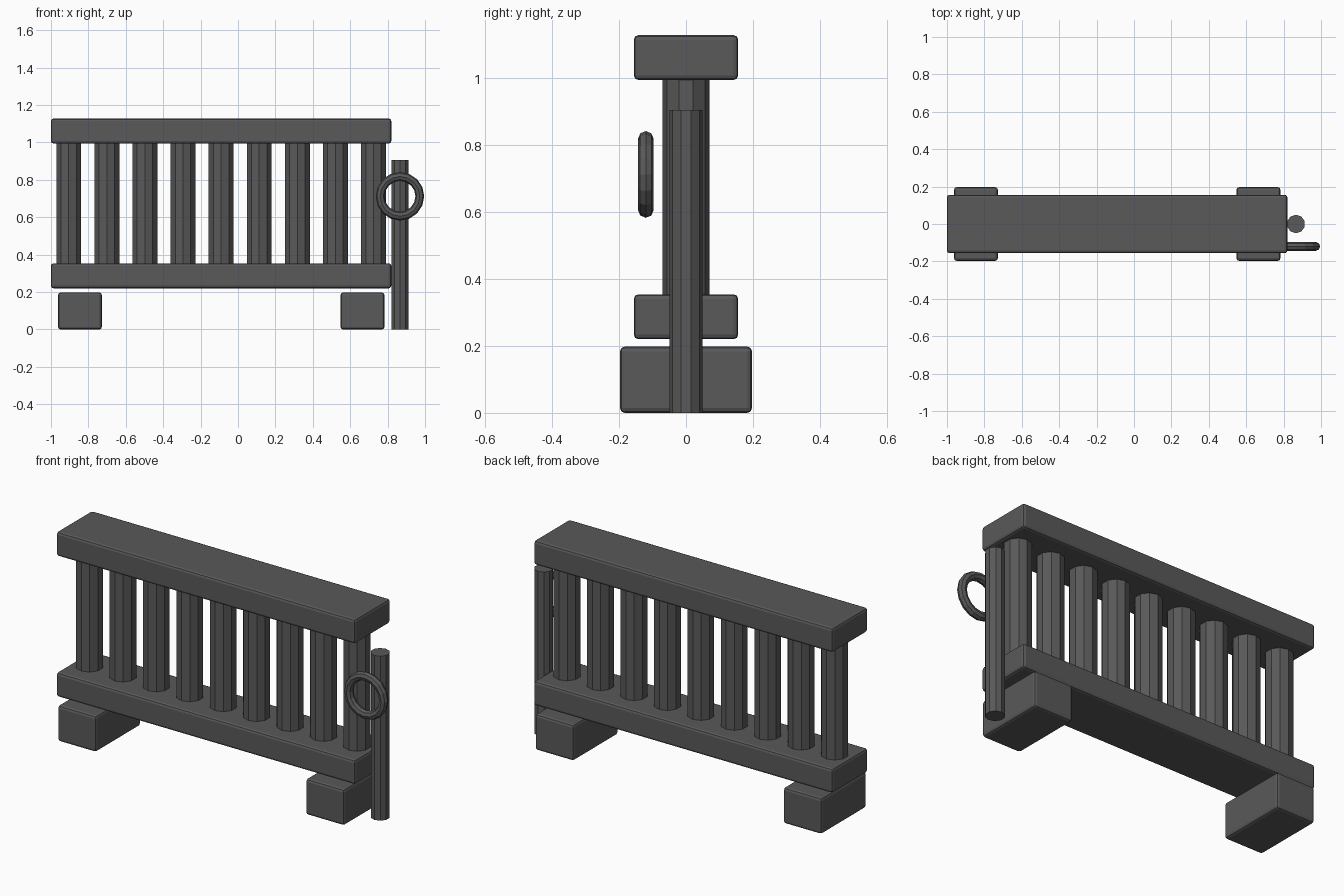
import bpy
from math import pi

if "Cube" in bpy.data.objects:
    bpy.data.objects.remove(bpy.data.objects["Cube"])

dark = bpy.data.materials.new("dark_stone")
dark.diffuse_color = (0.1, 0.1, 0.1, 1)
dark.use_nodes = True
dark.node_tree.nodes["Principled BSDF"].inputs["Base Color"].default_value = dark.diffuse_color


def finish(name):
    ob = bpy.context.object
    ob.name = name
    ob.data.materials.append(dark)
    return ob


def block(name, x0, x1, half_y, z0, z1, bevel=0.014):
    bpy.ops.mesh.primitive_cube_add(size=1, location=((x0 + x1) / 2, 0, (z0 + z1) / 2))
    ob = finish(name)
    ob.scale = (x1 - x0, 2 * half_y, z1 - z0)
    bpy.ops.object.transform_apply(location=False, rotation=False, scale=True)
    mod = ob.modifiers.new("rounded_edges", 'BEVEL')
    mod.width = bevel
    mod.segments = 2


def post(name, x, radius, z0, z1):
    bpy.ops.mesh.primitive_cylinder_add(vertices=10, radius=radius, depth=z1 - z0,
                                        location=(x, 0, (z0 + z1) / 2))
    finish(name)


# Rails
block("bottom_rail", -1.0, 0.82, 0.156, 0.22, 0.354)
block("top_rail", -1.0, 0.82, 0.156, 0.994, 1.128)

# Feet
block("left_foot", -0.962, -0.728, 0.197, 0.0, 0.198)
block("right_foot", 0.548, 0.783, 0.197, 0.0, 0.198)

# Balusters
for i in range(9):
    post(f"baluster_{i + 1}", -0.905 + i * 0.2037, 0.07, 0.35, 1.0)

# Hitching pole and ring
post("end_pole", 0.866, 0.049, 0.0, 0.905)
bpy.ops.mesh.primitive_torus_add(major_radius=0.106, minor_radius=0.0235,
                                 major_segments=16, minor_segments=8,
                                 location=(0.866, -0.12, 0.712), rotation=(pi / 2, 0, 0))
finish("ring")
